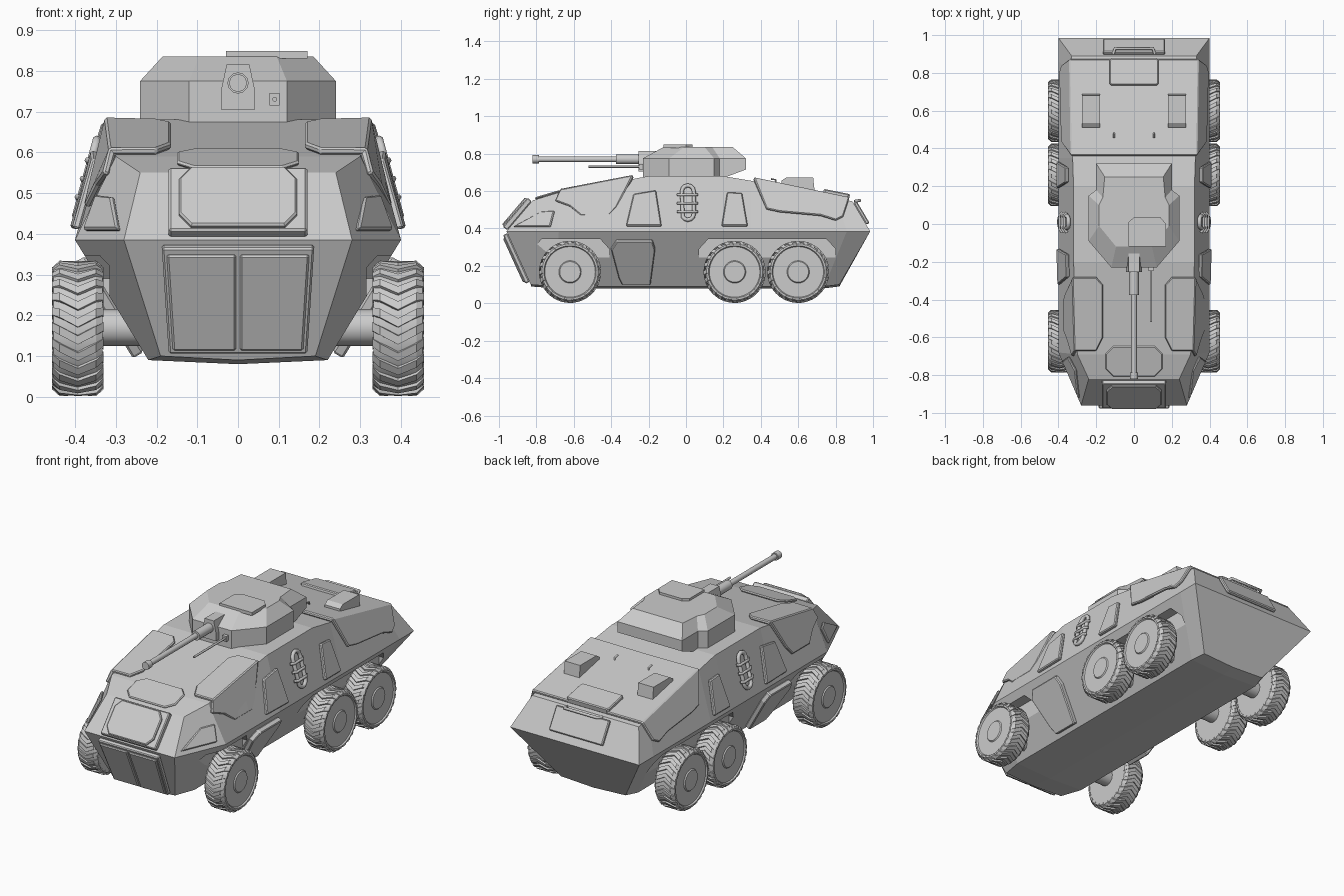
import bpy, bmesh
from math import sin, cos, pi
from mathutils import Vector as V
from mathutils.bvhtree import BVHTree

if "Cube" in bpy.data.objects:
    bpy.data.objects.remove(bpy.data.objects["Cube"])

def obj(name, verts, faces, mirror=False):
    me = bpy.data.meshes.new(name)
    me.from_pydata([tuple(v) for v in verts], [], faces)
    bm = bmesh.new(); bm.from_mesh(me)
    bmesh.ops.recalc_face_normals(bm, faces=bm.faces)
    bm.to_mesh(me); bm.free()
    o = bpy.data.objects.new(name, me)
    bpy.context.collection.objects.link(o)
    if mirror:
        o.modifiers.new("mirror", 'MIRROR')
    return o

def loft(rings, caps=True):
    n = len(rings[0])
    verts = [v for r in rings for v in r]
    faces = [(k*n+i, k*n+(i+1) % n, (k+1)*n+(i+1) % n, (k+1)*n+i)
             for k in range(len(rings)-1) for i in range(n)]
    if caps:
        faces += [tuple(range(n)), tuple(range((len(rings)-1)*n, len(rings)*n))]
    return verts, faces

def prism(name, prof, x0, x1, mirror=False):
    return obj(name, *loft([[(x, y, z) for y, z in prof] for x in (x0, x1)]), mirror)

def tube(name, pts, r, cyclic=False, mirror=False, res=4):
    cu = bpy.data.curves.new(name, 'CURVE')
    cu.dimensions = '3D'
    cu.bevel_depth, cu.bevel_resolution, cu.use_fill_caps = r, res, True
    sp = cu.splines.new('POLY')
    sp.points.add(len(pts)-1)
    for p, q in zip(sp.points, pts):
        p.co = (*q, 1)
    sp.use_cyclic_u = cyclic
    o = bpy.data.objects.new(name, cu)
    bpy.context.collection.objects.link(o)
    if mirror:
        o.modifiers.new("mirror", 'MIRROR')
    return o

# Hull: stations front to rear, each bottom, belt and top corner
st = [((.19, -.83, .10), (.28, -.96, .385), (.24, -.82, .55)),
      ((.22, -.70, .09), (.40, -.68, .385), (.30, -.69, .59)),
      ((.22, -.20, .09), (.40, -.20, .385), (.32, -.20, .68)),
      ((.22, .20, .09), (.40, .20, .385), (.32, .20, .68)),
      ((.22, .35, .09), (.40, .35, .385), (.325, .35, .655)),
      ((.22, .74, .09), (.40, .86, .385), (.329, .80, .563)),
      ((.20, .82, .10), (.40, .985, .385), (.33, .89, .545))]
rings = []
for b, m, t in st:
    rings.append([(0, b[1], b[2]-.01), b, m, t, (0, t[1], t[2])] +
                 [(-p[0], p[1], p[2]) for p in (t, m, b)])
hv, hf = loft(rings, False)
for k in (0, 8*(len(st)-1)):
    hf += [tuple(k+i for i in c) for c in ((0, 1, 2, 6, 7), (2, 3, 4, 5, 6))]
hull = obj("hull", hv, hf)
tree = BVHTree.FromPolygons([V(v) for v in hv], hf)

# Wheel arches cut into the lower hull
for name, a, b in (("front_arch_cutter", -.82, -.41), ("rear_arch_cutter", .07, .80)):
    c = prism(name, [(a, .0), (a, .29), (a+.05, .345), (b-.05, .345), (b, .29), (b, .0)],
              .315, .6, True)
    c.hide_render = True
    c.display_type = 'WIRE'
    m = hull.modifiers.new("arch", 'BOOLEAN')
    m.operation, m.object, m.solver = 'DIFFERENCE', c, 'EXACT'

# Points projected onto the hull from side, front, back and top; edge() is the roof edge
def cast(o, d): return tree.ray_cast(V(o), V(d))[0]
def side(y, z): return cast((2, y, z), (-1, 0, 0))
def front(x, z): return cast((x, -2, z), (0, 1, 0))
def back(x, z): return cast((x, 2, z), (0, -1, 0))
def top(x, y): return cast((x, y, 2), (0, 0, -1))
def edge(y):
    for a, b in zip(st, st[1:]):
        p, q = V(a[2]), V(b[2])
        if p.y <= y <= q.y:
            return p.lerp(q, (y-p.y)/(q.y-p.y))

def plate(name, polys, t, mirror=True, bevel=.005):
    bm = bmesh.new()
    for poly in polys:
        f = bm.faces.new([bm.verts.new(p) for p in poly])
        f.normal_update()
        c = f.calc_center_median()
        if f.normal.dot(c - V((0, c.y*.8, .35))) < 0:
            f.normal_flip()
    bmesh.ops.remove_doubles(bm, verts=bm.verts, dist=.0005)
    me = bpy.data.meshes.new(name)
    bm.to_mesh(me); bm.free()
    o = bpy.data.objects.new(name, me)
    bpy.context.collection.objects.link(o)
    if mirror:
        o.modifiers.new("mirror", 'MIRROR')
    s = o.modifiers.new("thick", 'SOLIDIFY')
    s.thickness, s.offset, s.use_even_offset = t, 1, True
    w = o.modifiers.new("bevel", 'BEVEL')
    w.width, w.segments, w.limit_method = bevel, 1, 'ANGLE'
    w.angle_limit = 1.0
    return o

def octagon(fn, w, z0, z1, c):
    return [fn(x, z) for x, z in ((-w+c, z0), (w-c, z0), (w, z0+c), (w, z1-c),
                                  (w-c, z1), (-w+c, z1), (-w, z1-c), (-w, z0+c))]

# Armour panels wrapping over the roof edge
plate("front_shoulder_armour", [
    [side(-.70, .545), side(-.62, .515), side(-.56, .465), side(-.41, .465),
     side(-.37, .51), edge(-.28), edge(-.67)],
    [edge(-.67), edge(-.28), top(.20, -.28), top(.165, -.32), top(.165, -.60), top(.20, -.67)]], .018)
plate("rear_deck_armour", [
    [edge(.36), side(.43, .50), side(.50, .485), side(.72, .465), side(.80, .44),
     side(.84, .46), edge(.87)],
    [edge(.36), edge(.87), top(0, .87), top(0, .36)]], .018)
# Side panels, door and lamps
plate("side_panel_front", [[side(-.32, .41), side(-.28, .58), side(-.16, .60), side(-.13, .41)]], .02)
plate("side_panel_rear", [[side(.19, .41), side(.22, .59), side(.30, .585), side(.33, .41)]], .02)
plate("side_door", [[side(y, z) for y, z in ((-.40, .30), (-.37, .345), (-.18, .345), (-.165, .30),
                                             (-.19, .11), (-.34, .11), (-.36, .15))]], .03)
plate("headlamp", [[front(x, z) for x, z in ((.285, .405), (.37, .405), (.34, .49), (.30, .485))]], .015)
# Nose plates and doors
plate("nose_plate", [[front(x, z) for x, z in ((-.17, .39), (.17, .39), (.17, .545), (-.17, .545))]], .03, False)
plate("nose_hatch", [octagon(front, .145, .395, .54, .03)], .042, False)
plate("nose_base", [[front(x, z) for x, z in ((-.187, .375), (.187, .375), (.17, .115), (-.17, .115))]], .025, False)
plate("nose_door", [[front(x, z) for x, z in ((.005, .36), (.175, .36), (.16, .125), (.005, .125))]], .033)
plate("glacis_hatch", [octagon(top, .15, -.805, -.645, .04)], .012, False)
# Rear hatch, handle, vents and hooks
plate("rear_hatch", [octagon(top, .13, .73, .87, .01)], .035, False)
plate("rear_lid", [[back(x, z) for x, z in ((-.165, .42), (.165, .42), (.165, .535), (-.165, .535))]], .02, False)
tube("rear_handle", [(-.11, .90, .545), (-.10, .93, .55), (.10, .93, .55), (.11, .90, .545)], .008)
prism("deck_vent", [(.51, .61), (.51, .655), (.535, .672), (.68, .672), (.69, .58)], .18, .275, True)
tube("deck_hook", [(.105, .48, .63), (.105, .48, .66), (.105, .455, .665)], .005, mirror=True, res=1)

# Side grips: rounded loop with three ribs
loop = [side(.01+.032*cos(a*pi/6), (.595 if a < 6.5 else .475)+.032*sin(a*pi/6)) + V((.012, 0, .003))
        for a in list(range(7)) + list(range(7, 13))]
tube("side_grip", loop, .011, True, True, 2)
for z in (.49, .535, .58):
    tube("grip_rib", [side(y, z) + V((d, 0, 0)) for y, d in ((-.045, .008), (-.025, .022), (.045, .022), (.06, .008))],
         .008, mirror=True, res=1)

# Turret lofted from mirrored half outlines
def ring(half):
    return half + [(-x, y, z) for x, y, z in reversed(half)]
def outline(z, rear, rz):
    return ring([(.12, -.23, z), (.24, -.09, z), (.24, .15, z), (.20, .18, z), (.20, rear, rz)])
obj("turret", *loft([
    outline(.67, .20, .67), outline(.715, .32, .715), outline(.775, .32, .775),
    ring([(.095, -.12, .835), (.185, -.01, .835), (.185, .10, .835), (.165, .14, .835), (.155, .25, .835)])]))
hatch = [(-.03, -.12), (.17, -.12), (.17, .0), (.14, .035), (.0, .035), (-.03, .01)]
obj("turret_hatch", *loft([[(x, y, z) for x, y in hatch] for z in (.83, .848)]))
# Mantlet and guns
obj("mantlet", *loft([[(x, y, z) for x, z in ((-.042, .705), (.042, .705), (.042, .75), (.028, .815),
                                              (-.028, .815), (-.042, .75))] for y in (-.255, -.10)]))
for name, r, a, b in (("barrel", .015, -.80, -.2), ("muzzle", .022, -.82, -.785), ("barrel_sleeve", .026, -.375, -.24)):
    tube(name, [(0, a, .77), (0, b, .77)], r)
tube("coaxial_gun", [(.09, -.52, .73), (.09, -.2, .73)], .006, res=2)
prism("coaxial_mount", [(-.25, .715), (-.25, .745), (-.18, .745), (-.18, .715)], .077, .102)

# Wheels: spun tyre profile with chevron lugs, mirrored to the other side
prof = [(-.06, .001), (-.06, .15), (-.045, .158), (.045, .158), (.06, .15), (.062, .14),
        (.055, .135), (.055, .06), (.061, .055), (.061, .001)]
CX, N, LUGS = .393, 48, 24
wv, wf = loft([[(CX+x, r*cos(2*pi*i/N), r*sin(2*pi*i/N)) for i in range(N)] for x, r in prof])
lv, lf = [], []
for i in range(LUGS):
    sec = []
    for x, r in ((-.063, .150), (-.045, .166), (0, .166), (.045, .166), (.063, .150)):
        a = 2*pi*i/LUGS + 3.2*abs(x)
        sec.append([(CX+x, -q*cos(a+d), q*sin(a+d)) for q, d in ((.14, 0), (r, .02), (r, .15), (.14, .17))])
    v, f = loft(sec)
    lf += [tuple(k+len(lv) for k in c) for c in f]
    lv += v
for y in (-.62, .26, .60):
    w = obj("wheel", wv, wf, True)
    w.location = (0, y, .168)
    bpy.ops.object.select_all(action='DESELECT')
    bpy.context.view_layer.objects.active = w
    w.select_set(True)
    bpy.ops.object.shade_smooth_by_angle(angle=.4)
    obj("tread", lv, lf, True).location = (0, y, .168)
    tube("axle", [(-.35, y, .17), (.35, y, .17)], .045)
